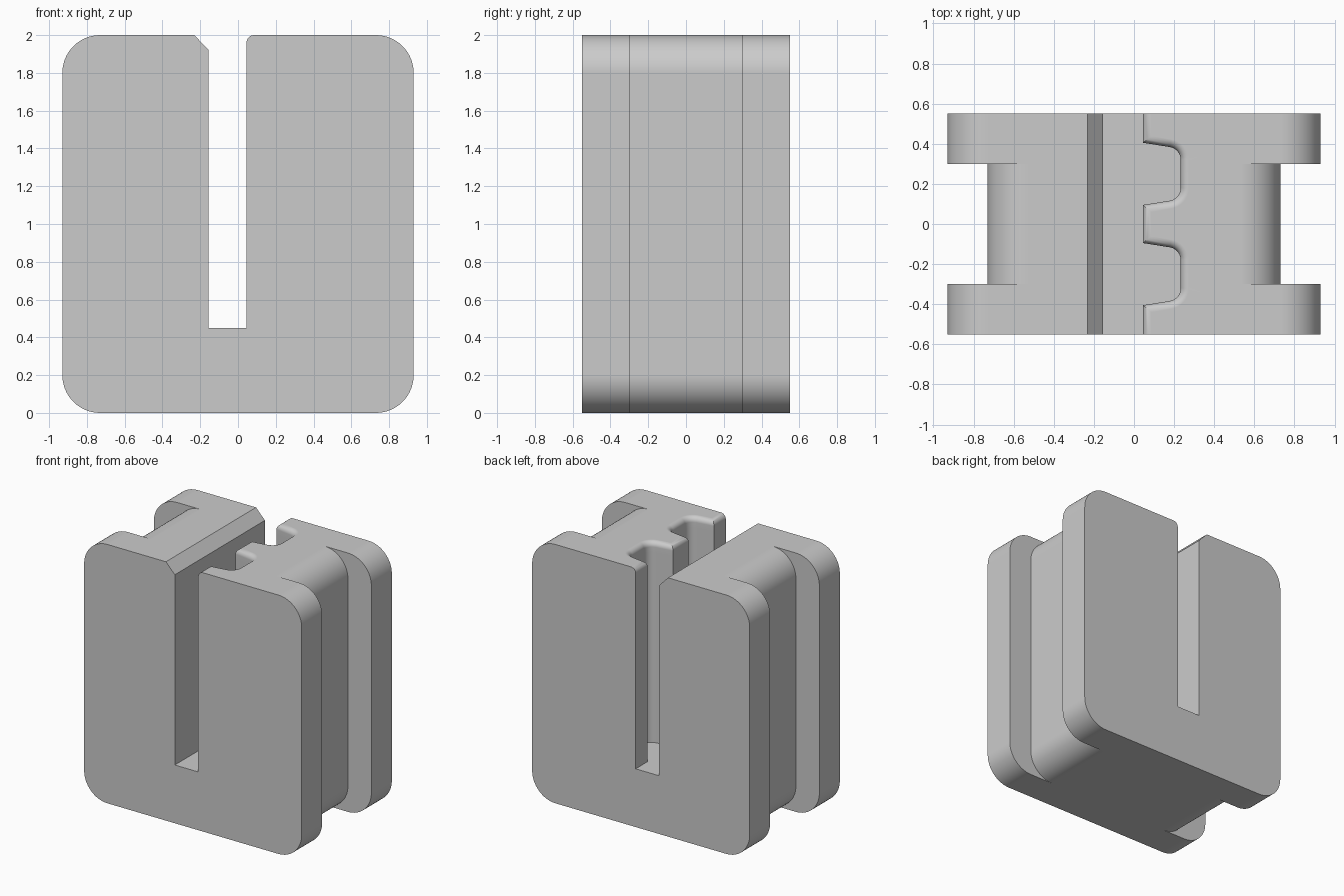
import bpy, bmesh
from math import sin, cos, pi, sqrt
from mathutils import Vector

cube = bpy.data.objects.get("Cube")
if cube:
    bpy.data.objects.remove(cube, do_unlink=True)

HEIGHT, DEPTH = 2.0, 0.55          # overall height, half depth
FLOOR = 0.45                       # slot floor
WALL, GROOVE = 0.045, 0.233        # toothed wall and groove bottom
LIP = 0.04                         # rounded lip above the teeth

grey = bpy.data.materials.new("plain_grey")
grey.use_nodes = True
colour = (0.6, 0.6, 0.6, 1)
grey.diffuse_color = colour
grey.node_tree.nodes["Principled BSDF"].inputs["Base Color"].default_value = colour


def loft(name, rings):
    """Solid through a stack of rings with equal point counts."""
    bm = bmesh.new()
    loops = [[bm.verts.new(p) for p in ring] for ring in rings]
    for a, b in zip(loops, loops[1:]):
        for i in range(len(a)):
            j = (i + 1) % len(a)
            bm.faces.new((a[i], a[j], b[j], b[i]))
    bm.faces.new(loops[0][::-1])
    bm.faces.new(loops[-1])
    bmesh.ops.recalc_face_normals(bm, faces=bm.faces)
    mesh = bpy.data.meshes.new(name)
    bm.to_mesh(mesh)
    bm.free()
    mesh.materials.append(grey)
    obj = bpy.data.objects.new(name, mesh)
    bpy.context.collection.objects.link(obj)
    return obj


def fillet(a, corner, b, radius, steps):
    """Arc points rounding the corner between a and b."""
    u, v = (a - corner).normalized(), (b - corner).normalized()
    half = u.angle(v) / 2
    mid = (u + v).normalized()
    centre = corner + mid * radius / sin(half)
    side = (u - v).normalized()
    sweep = pi / 2 - half
    return [centre + radius * (side * sin(t) - mid * cos(t))
            for t in (sweep * (1 - 2 * i / steps) for i in range(steps + 1))]


def rounded_plate(name, half_width, y0, y1, radius=0.2):
    c = [Vector(p) for p in ((-half_width, 0), (half_width, 0),
                             (half_width, HEIGHT), (-half_width, HEIGHT))]
    pts = [p for i in range(4)
           for p in fillet(c[i - 1], c[i], c[(i + 1) % 4], radius, 16)]
    return loft(name, [[(p.x, y, p.y) for p in pts] for y in (y0, y1)])


def combine(target, other, operation):
    mod = target.modifiers.new(operation, "BOOLEAN")
    mod.operation, mod.solver, mod.object = operation, "EXACT", other
    other.hide_render = True
    bpy.context.view_layer.objects.active = target
    bpy.ops.object.modifier_apply(modifier=mod.name)
    bpy.data.objects.remove(other, do_unlink=True)


def toothed_path():
    """Plan line of the toothed wall, with two tapering rounded grooves."""
    path = [Vector((WALL, -0.7))]
    for y in (-0.25, 0.25):
        a, b = Vector((WALL, y - 0.155)), Vector((GROOVE, y - 0.125))
        c, d = Vector((GROOVE, y + 0.125)), Vector((WALL, y + 0.155))
        path += [a, *fillet(a, b, c, 0.065, 8), *fillet(b, c, d, 0.065, 8), d]
    return path + [Vector((WALL, 0.7))]


def offset(path, dist):
    """Push the path into the material, mitred at the corners."""
    out = []
    for i, p in enumerate(path):
        normals = []
        for a, b in ((i - 1, i), (i, i + 1)):
            if a >= 0 and b < len(path):
                t = (path[b] - path[a]).normalized()
                normals.append(Vector((t.y, -t.x)))
        m = sum(normals, Vector((0, 0))).normalized()
        out.append(p + m * dist / m.dot(normals[0]))
    return out


# Body: waist between two wider flanges
body = rounded_plate("grooved_body", 0.73, -0.4, 0.4)
for label, y0, y1 in (("front_flange", -DEPTH, -0.3), ("back_flange", 0.3, DEPTH)):
    combine(body, rounded_plate(label, 0.93, y0, y1), "UNION")

# Slot: flat chamfered wall on one side, toothed wall with rounded lip on the other
wall_path = toothed_path()
levels = [(FLOOR, 0), (HEIGHT - 0.08, 0)]
for i in range(7):
    t = i / 6 * pi / 2
    levels.append((HEIGHT - LIP + LIP * sin(t), LIP * (1 - cos(t))))
levels.append((HEIGHT + 0.1, LIP))
rings = []
for z, flare in levels:
    left = -0.155 - max(0, min(z, HEIGHT) - (HEIGHT - 0.08)) * 0.95
    plan = offset(wall_path, flare) + [Vector((left, 0.7)), Vector((left, -0.7))]
    rings.append([(p.x, p.y, z) for p in plan])
combine(body, loft("slot_cutter", rings), "DIFFERENCE")

# Shading
bpy.ops.object.select_all(action="DESELECT")
body.select_set(True)
bpy.context.view_layer.objects.active = body
bpy.ops.object.shade_smooth_by_angle(angle=pi / 6)
weighted = body.modifiers.new("even_normals", "WEIGHTED_NORMAL")
weighted.keep_sharp = True
